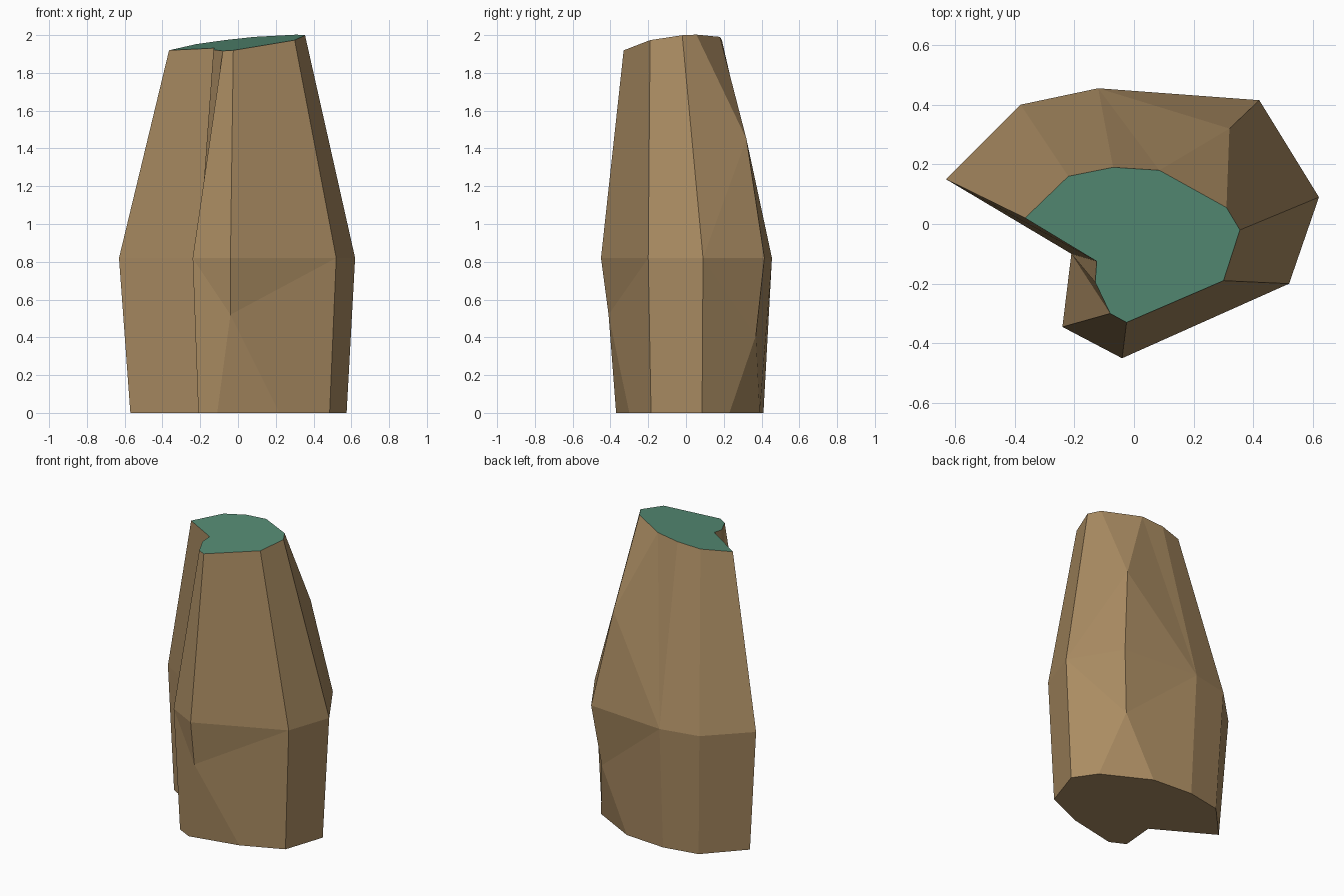
import bpy
import bmesh
from mathutils import Vector

cube = bpy.data.objects.get("Cube")
if cube:
    bpy.data.objects.remove(cube, do_unlink=True)


def make_material(name, colour):
    material = bpy.data.materials.new(name)
    material.use_nodes = True
    material.diffuse_color = colour
    shader = material.node_tree.nodes["Principled BSDF"]
    shader.inputs["Base Color"].default_value = colour
    return material


bm = bmesh.new()
corners = {}


def add_ring(ring, letters, outline, height):
    """Add one ring of corners, each named by its ring and its letter."""
    for letter, (x, y) in zip(letters, outline):
        corners[ring + letter] = bm.verts.new((x, y, height(x, y)))


def facet(names):
    return bm.faces.new([corners[name] for name in names.split()])


# Ground outline, widest outline and the tilted crown, all counterclockwise
add_ring("base_", "ANBCRDEQFGH", [
    (-.57, .13), (-.19, -.09), (-.21, -.32), (-.11, -.37), (.22, -.3), (.485, -.185),
    (.575, .085), (.475, .23), (.17, .39), (-.115, .41), (-.35, .365)], lambda x, y: 0)
add_ring("waist_", "ANBCDEFGH", [
    (-.63, .15), (-.21, -.1), (-.24, -.345), (-.04, -.45), (.52, -.2),
    (.62, .09), (.42, .415), (-.12, .455), (-.38, .4)], lambda x, y: .82)
add_ring("crown_", "ANMBCDEPFGH", [
    (-.365, .02), (-.125, -.125), (-.13, -.195), (-.08, -.3), (-.025, -.33), (.3, -.19),
    (.355, -.02), (.31, .055), (.085, .18), (-.07, .19), (-.22, .16)],
    lambda x, y: 1.96 + .117 * x + .114 * y)

# Corners where an edge of the rock forks
for name, place in {"front_fork": (-.04, -.41, .52), "low_fork": (.372, .37, .41),
                    "high_fork": (.32, .32, 1.45)}.items():
    corners[name] = bm.verts.new(Vector(place))

# Plain side panels below and above the waist
for left, right in ("AN", "NB", "DE", "GH", "HA"):
    facet(f"base_{left} base_{right} waist_{right} waist_{left}")
for left, right in ("AN", "BC", "CD", "DE", "GH", "HA"):
    facet(f"waist_{left} waist_{right} crown_{right} crown_{left}")

# Broken facets at the lower front
facet("waist_B front_fork waist_C")
facet("waist_C front_fork waist_D")
facet("base_B base_C front_fork waist_B")
facet("base_C base_R front_fork")
facet("base_R base_D waist_D front_fork")

# Broken facets at the lower back corner
facet("base_E base_Q low_fork waist_E")
facet("waist_E low_fork waist_F")
facet("base_Q base_F low_fork")
facet("waist_F low_fork waist_G")
facet("base_F base_G waist_G low_fork")

# Broken facets at the upper back corner
facet("waist_E waist_F high_fork")
facet("waist_E high_fork crown_P crown_E")
facet("crown_P high_fork crown_F")
facet("waist_F waist_G high_fork")
facet("waist_G crown_F high_fork")
facet("waist_G crown_G crown_F")

# Narrow facets inside the notch
facet("waist_N crown_M crown_N")
facet("waist_N crown_B crown_M")
facet("waist_N waist_B crown_B")

# Underside and crown caps
for ring in ("base_", "crown_"):
    bm.faces.new([vert for name, vert in corners.items() if name.startswith(ring)])

bmesh.ops.recalc_face_normals(bm, faces=bm.faces)
for face in bm.faces:
    face.material_index = 1 if face.normal.z > .9 else 0

# Rock pillar with a mossy crown
mesh = bpy.data.meshes.new("rock_pillar")
bm.to_mesh(mesh)
bm.free()
mesh.materials.append(make_material("tan_stone", (.4, .26, .122, 1)))
mesh.materials.append(make_material("green_moss", (.091, .258, .174, 1)))
pillar = bpy.data.objects.new("rock_pillar", mesh)
bpy.context.collection.objects.link(pillar)
